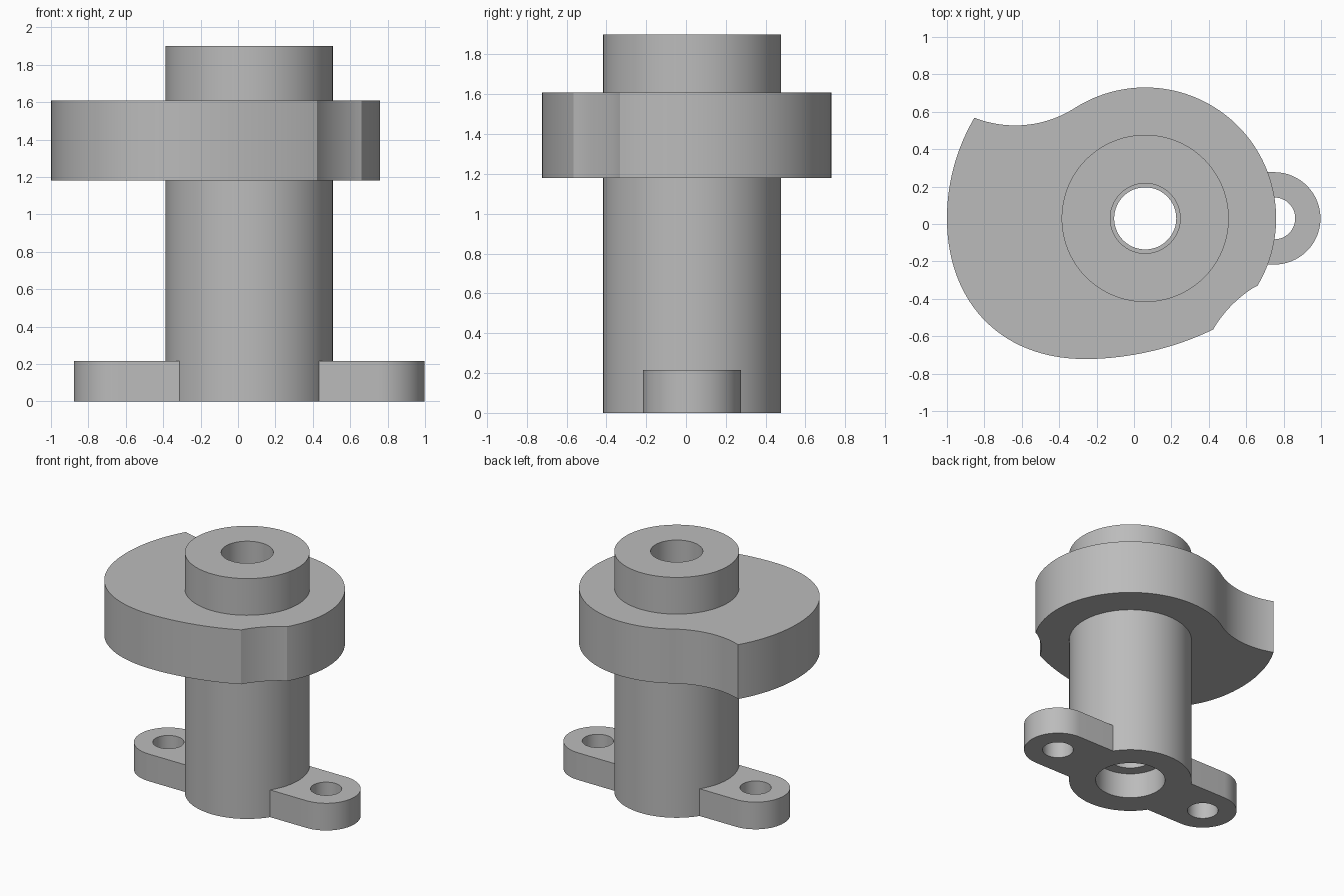
import bpy
import bmesh
from math import pi, radians, cos, sin, atan2, hypot
from mathutils import Vector, Matrix
from mathutils.geometry import interpolate_bezier

if "Cube" in bpy.data.objects:
    bpy.data.objects.remove(bpy.data.objects["Cube"])

grey = bpy.data.materials.new("machined grey")
grey.use_nodes = True
grey.diffuse_color = (0.5, 0.5, 0.5, 1)
grey.node_tree.nodes["Principled BSDF"].inputs["Base Color"].default_value = (0.5, 0.5, 0.5, 1)

CX, CY = 0.06, 0.03  # shaft axis


def finish(bm, name):
    bmesh.ops.recalc_face_normals(bm, faces=bm.faces)
    mesh = bpy.data.meshes.new(name)
    bm.to_mesh(mesh)
    bm.free()
    mesh.materials.append(grey)
    obj = bpy.data.objects.new(name, mesh)
    bpy.context.collection.objects.link(obj)
    bpy.ops.object.select_all(action='DESELECT')
    obj.select_set(True)
    bpy.context.view_layer.objects.active = obj
    bpy.ops.object.shade_smooth_by_angle(angle=radians(20))
    return obj


def arc(cx, cy, r, a0, a1, n=32):
    """Points along an arc, angles in radians, last point included."""
    return [(cx + r * cos(a0 + (a1 - a0) * i / n),
             cy + r * sin(a0 + (a1 - a0) * i / n)) for i in range(n + 1)]


def circle(cx, cy, r, n=64):
    return arc(cx, cy, r, 0, 2 * pi, n)[:-1]


def bezier(a, b, c, d, n=24):
    pts = interpolate_bezier(*[Vector((*p, 0)) for p in (a, b, c, d)], n)
    return [(p.x, p.y) for p in pts]


def plate(name, loops, z0, z1):
    """Extrude closed outlines (outer edge, then holes) between two heights."""
    bm = bmesh.new()
    for loop in loops:
        verts = [bm.verts.new((x, y, z0)) for x, y in loop]
        for i, v in enumerate(verts):
            bm.edges.new((verts[i - 1], v))
    bmesh.ops.triangle_fill(bm, use_beauty=True, edges=bm.edges[:], normal=(0, 0, 1))
    out = bmesh.ops.extrude_face_region(bm, geom=bm.faces[:], use_keep_orig=True)
    top = [g for g in out["geom"] if isinstance(g, bmesh.types.BMVert)]
    bmesh.ops.translate(bm, verts=top, vec=(0, 0, z1 - z0))
    return finish(bm, name)


# Hollow shaft: stepped bore, revolved round its axis
profile = [(0.447, 0), (0.447, 1.9), (0.187, 1.9), (0.187, 0.42),
           (0.166, 0.42), (0.166, 0.2), (0.253, 0.2), (0.253, 0)]
bm = bmesh.new()
ring = [bm.verts.new((CX + r, CY, z)) for r, z in profile]
edges = [bm.edges.new((ring[i - 1], v)) for i, v in enumerate(ring)]
bmesh.ops.spin(bm, geom=ring + edges, cent=(CX, CY, 0), axis=(0, 0, 1),
               angle=2 * pi, steps=96, use_merge=True)
bmesh.ops.remove_doubles(bm, verts=bm.verts, dist=0.0001)
finish(bm, "hollow_shaft")

# Cam flange outline: round lobe, hollow flank, broad nose, belly, shallow notch
tip, belly, corner, notch_end = (-0.855, 0.564), (-0.262, -0.722), (0.423, -0.564), (0.658, -0.329)
join = atan2(0.588, -0.375)
fx, fy = CX + 1.294 * cos(join), CY + 1.294 * sin(join)
outline = arc(CX, CY, 0.7, atan2(notch_end[1] - CY, notch_end[0] - CX), join, 64)
outline += arc(fx, fy, 0.594, join - pi, atan2(tip[1] - fy, tip[0] - fx), 24)[1:]
outline += arc(CX, CY, 1.06, atan2(tip[1] - CY, tip[0] - CX), pi, 20)[1:]
outline += bezier((-1, CY), (-1, -0.42), (-0.71, -0.722), belly, 32)[1:]
outline += bezier(belly, (-0.03, -0.722), (0.22, -0.664), corner, 20)[1:]
outline += bezier(corner, (0.475, -0.475), (0.555, -0.388), notch_end, 12)[1:-1]
plate("cam_flange", [outline, circle(CX, CY, 0.35)], 1.18, 1.61)

# Mounting lugs, mirrored about the shaft
for side, name in ((1, "left_mounting_lug"), (-1, "right_mounting_lug")):
    edge = [(0.3, -0.247)] + arc(0.69, 0, 0.247, -pi / 2, pi / 2) + [(0.3, 0.247)]
    loops = [[(CX + side * x, CY + y) for x, y in loop]
             for loop in (edge, circle(0.69, 0, 0.112, 48))]
    plate(name, loops, 0, 0.215)
